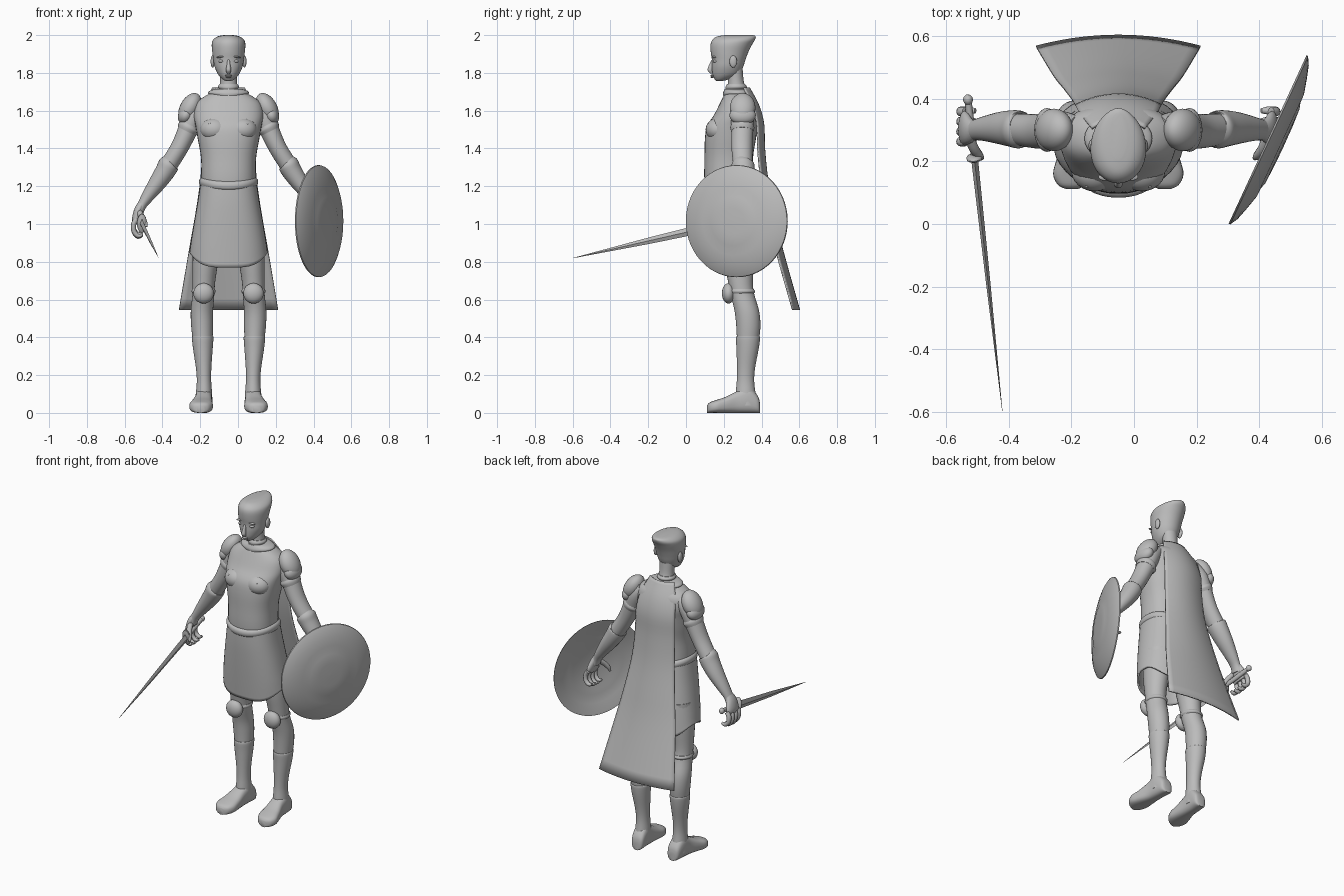
import bpy, bmesh, math
from mathutils import Vector, Matrix

X0 = -0.05  # body centre line
grey = bpy.data.materials.new("plain_grey")
grey.diffuse_color = (0.5, 0.5, 0.5, 1)


def finish(name, bm, thick=0, angle=45):
    bmesh.ops.recalc_face_normals(bm, faces=bm.faces)
    me = bpy.data.meshes.new(name)
    bm.to_mesh(me)
    bm.free()
    me.materials.append(grey)
    ob = bpy.data.objects.new(name, me)
    bpy.context.collection.objects.link(ob)
    if thick:
        mod = ob.modifiers.new("thickness", 'SOLIDIFY')
        mod.thickness = thick
        mod.offset = 0
    bpy.ops.object.select_all(action='DESELECT')
    ob.select_set(True)
    bpy.context.view_layer.objects.active = ob
    bpy.ops.object.shade_smooth_by_angle(angle=math.radians(angle))
    return ob


def resample(rows, sub):
    # Catmull-Rom through rows of numbers
    out = []
    for i in range(len(rows) - 1):
        p0, p1 = rows[max(i - 1, 0)], rows[i]
        p2, p3 = rows[i + 1], rows[min(i + 2, len(rows) - 1)]
        for k in range(sub):
            t = k / sub
            out.append([0.5 * (2*b + (c - a)*t + (2*a - 5*b + 4*c - d)*t*t + (3*b - a - 3*c + d)*t**3)
                        for a, b, c, d in zip(p0, p1, p2, p3)])
    return out + [list(rows[-1])]


def loft(name, rings, ref=(1, 0, 0), axis=None, n=28, e=2.0, cap=True, sub=4, warp=None, thick=0, angle=45):
    # rings: x, y, z, radius along ref, radius across
    rs = resample(rings, sub)
    bm, loops = bmesh.new(), []
    for i, (x, y, z, a, b) in enumerate(rs):
        t = Vector(axis) if axis else Vector(rs[min(i+1, len(rs)-1)][:3]) - Vector(rs[max(i-1, 0)][:3])
        t.normalize()
        u = Vector(ref)
        u = (u - t * u.dot(t)).normalized()
        v = t.cross(u)
        loop = []
        for k in range(n):
            c, s = math.cos(2*math.pi*k/n), math.sin(2*math.pi*k/n)
            p = Vector((x, y, z)) + u*a*math.copysign(abs(c)**(2/e), c) + v*b*math.copysign(abs(s)**(2/e), s)
            loop.append(bm.verts.new(warp(p) if warp else p))
        loops.append(loop)
    for A, B in zip(loops, loops[1:]):
        for k in range(n):
            bm.faces.new((A[k], A[(k+1) % n], B[(k+1) % n], B[k]))
    if cap:
        bm.faces.new(loops[0])
        bm.faces.new(loops[-1])
    return finish(name, bm, thick, angle)


def body(name, rows, **kw):
    # horizontal sections: z, half width, front y, back y
    return loft(name, [(X0, (f + b)/2, z, w, (b - f)/2) for z, w, f, b in rows], axis=(0, 0, 1), **kw)


def blob(name, loc, rad, rot=0):
    bm = bmesh.new()
    m = Matrix.Translation(loc) @ Matrix.Rotation(rot, 4, 'Y') @ Matrix.Diagonal((*rad, 1))
    bmesh.ops.create_uvsphere(bm, u_segments=24, v_segments=14, radius=1, matrix=m)
    return finish(name, bm)


# torso and neck
body("torso", [(1.08, .135, .12, .36), (1.22, .143, .098, .355), (1.35, .146, .098, .355), (1.45, .163, .1, .37),
               (1.52, .175, .112, .38), (1.58, .185, .15, .385), (1.64, .17, .18, .375), (1.68, .12, .2, .35),
               (1.70, .07, .215, .33)], e=2.3, n=36)
body("neck", [(1.66, .055, .21, .33), (1.72, .047, .22, .315), (1.76, .044, .222, .305), (1.82, .046, .22, .3)])
body("collar", [(1.68, .09, .195, .345), (1.692, .108, .195, .35), (1.705, .1, .2, .345), (1.715, .07, .205, .33)])
body("neck_band", [(1.715, .05, .21, .318), (1.727, .056, .21, .322), (1.74, .048, .217, .312)])

# head with swept-back crown
body("head", [(1.757, .012, .162, .19), (1.765, .03, .153, .225), (1.79, .054, .141, .28), (1.83, .073, .137, .302),
              (1.87, .081, .137, .315), (1.91, .086, .131, .33), (1.95, .089, .13, .35), (1.975, .082, .14, .365),
              (1.993, .058, .165, .369), (2.0, .025, .21, .355)], n=36)
loft("nose", [(X0, .146, 1.875, .006, .006), (X0, .135, 1.845, .009, .012), (X0, .128, 1.815, .014, .014),
              (X0, .134, 1.798, .009, .008)], axis=(0, 0, 1), n=16)
blob("upper_lip", (X0, .139, 1.786), (.02, .01, .005))
blob("lower_lip", (X0, .14, 1.778), (.017, .01, .005))

# belt and skirt
body("belt", [(1.185, .144, .1, .36), (1.195, .153, .088, .37), (1.21, .157, .084, .374), (1.225, .153, .088, .37),
              (1.235, .144, .1, .36)], n=40, e=2.2,
     warp=lambda p: Vector((p.x, p.y, p.z + .02*abs((p.x - X0)/.15)**2 - .008)))


def skirt_hem(p):
    t = max(0, (1.2 - p.z)/.43)
    return Vector((p.x, p.y, p.z + .075*t**3*min(1, abs(p.x - X0)/.2)**4))


body("skirt", [(1.22, .143, .098, .358), (1.12, .158, .1, .372), (1.0, .178, .108, .388), (.88, .194, .118, .4),
               (.77, .203, .128, .408)], n=40, e=2.4, cap=False, warp=skirt_hem, thick=.01)
body("hips", [(.86, .15, .17, .36), (.95, .165, .14, .37), (1.15, .14, .12, .355)])

# cape: z, y at the middle, half width, forward curl of the edges
rows = resample([(1.72, .335, .085, .03), (1.63, .383, .12, .035), (1.53, .41, .135, .035), (1.4, .415, .138, .035),
                 (1.235, .432, .148, .035), (1.05, .468, .175, .035), (.865, .51, .208, .035), (.545, .6, .262, .035)], 4)
bm = bmesh.new()
grid = [[bm.verts.new((X0 + w*t/8, y - d*(t/8)**2, z)) for t in range(-8, 9)] for z, y, w, d in rows]
for A, B in zip(grid, grid[1:]):
    for k in range(16):
        bm.faces.new((A[k], A[k+1], B[k+1], B[k]))
finish("cape", bm, .008)

# paired parts
for s, side in ((-1, "right"), (1, "left")):
    def X(d):
        return X0 + s*d

    def limb(name, pts, ref=(0, 1, 0), **kw):
        return loft(side + "_" + name, [(X(p[0]), *p[1:]) for p in pts], ref=ref, **kw)

    # face details
    blob(side + "_eye", (X(.038), .157, 1.862), (.016, .015, .009))
    blob(side + "_brow", (X(.04), .15, 1.885), (.024, .012, .005), s*.15)
    blob(side + "_ear", (X(.084), .25, 1.86), (.011, .02, .032))
    # chest
    blob(side + "_chest_muscle", (X(.075), .17, 1.5), (.075, .066, .062))
    blob(side + "_chest_stud", (X(.1), .123, 1.53), (.006, .007, .006))
    # arm
    limb("upper_arm", [(.13, .3, 1.63, .045, .04), (.18, .3, 1.58, .06, .055), (.215, .298, 1.5, .058, .052),
                       (.262, .296, 1.4, .055, .047), (.325, .302, 1.3, .05, .046), (.35, .305, 1.26, .045, .04)])
    limb("sleeve_band", [(.2, .298, 1.525, .057, .054), (.21, .298, 1.51, .064, .06), (.22, .298, 1.49, .058, .053)])
    limb("gauntlet", [(.312, .301, 1.322, .05, .046), (.316, .301, 1.316, .06, .055), (.335, .304, 1.28, .059, .053),
                      (.375, .306, 1.22, .052, .046), (.425, .304, 1.15, .04, .034), (.458, .3, 1.1, .033, .025),
                      (.475, .297, 1.06, .036, .024)])
    # hand with curled fingers
    limb("palm", [(.458, .3, 1.11, .028, .02), (.477, .298, 1.075, .043, .022), (.49, .305, 1.03, .055, .021),
                  (.494, .308, 1.005, .05, .014)], n=20)
    for i, f in enumerate(("index", "middle", "ring", "little")):
        y, k = .262 + .032*i, (1, 1.05, 1, .85)[i]
        limb(f + "_finger", [(.487, y, 1.025, .014, .013), (.502, y, 1.0, .015, .014),
                             (.5, y + .003, 1 - .04*k, .014, .013), (.478, y + .004, 1 - .064*k, .013, .012),
                             (.456, y + .003, 1 - .056*k, .008, .007)], n=12, sub=3)
    limb("thumb", [(.475, .275, 1.065, .016, .016), (.46, .24, 1.04, .016, .015), (.443, .218, 1.01, .013, .013),
                   (.435, .21, .985, .007, .007)], ref=(1, 0, 0), n=12, sub=3)
    # layered shoulder armour
    blob(side + "_shoulder_plate", (X(.205), .3, 1.615), (.052, .068, .085), -s*.5)
    blob(side + "_shoulder_lower_plate", (X(.227), .3, 1.575), (.04, .07, .05), -s*.35)
    # leg
    limb("leg", [(.1, .28, .98, .09, .085), (.12, .282, .82, .082, .07), (.13, .288, .7, .066, .06),
                 (.133, .298, .63, .063, .058), (.141, .322, .54, .065, .059), (.14, .33, .46, .064, .058),
                 (.137, .328, .38, .058, .052)], axis=(0, 0, 1))
    limb("boot_shaft", [(.137, .328, .405, .058, .052), (.137, .328, .398, .064, .057), (.136, .326, .34, .059, .052),
                        (.132, .318, .24, .048, .041), (.13, .315, .17, .046, .038), (.13, .316, .1, .053, .043),
                        (.13, .322, .04, .058, .045)], axis=(0, 0, 1))
    foot = [(.392, .125, .02, .05), (.38, .126, .038, .09), (.33, .13, .044, .14), (.27, .133, .046, .115),
            (.21, .14, .056, .085), (.16, .146, .062, .068), (.125, .148, .045, .055), (.112, .148, .02, .04)]
    limb("foot", [(d, y, h/2, w, h/2) for y, d, w, h in foot], ref=(1, 0, 0), axis=(0, -1, 0), e=2.8, n=24,
         warp=lambda p: Vector((p.x, p.y, max(p.z, 0))))
    # knee guard and strap
    blob(side + "_knee_guard", (X(.132), .225, .633), (.054, .035, .054))
    limb("knee_strap", [(.132, .296, .632, .063, .058), (.132, .296, .643, .07, .064), (.132, .295, .655, .064, .06)],
         axis=(0, 0, 1))

# round shield: domed disc turned outward
bm = bmesh.new()
profile = [(.001, .046), (.07, .045), (.13, .042), (.15, .036), (.18, .035), (.23, .022), (.27, .01), (.295, -.004),
           (.297, -.01), (.285, -.008), (.23, .01), (.18, .022), (.15, .024), (.13, .03), (.001, .034)]
m = (Matrix.Translation((.435, .265, 1.015)) @ Matrix.Rotation(math.atan2(-.42, .907), 4, 'Z')
     @ Matrix.Rotation(math.radians(90), 4, 'Y'))
N = 56
loops = [[bm.verts.new(m @ Vector((r*math.cos(2*math.pi*k/N), r*math.sin(2*math.pi*k/N), h))) for k in range(N)]
         for r, h in profile]
for A, B in zip(loops, loops[1:]):
    for k in range(N):
        bm.faces.new((A[k], A[(k+1) % N], B[(k+1) % N], B[k]))
bm.faces.new(loops[0])
bm.faces.new(loops[-1])
finish("shield", bm, angle=30)

# sword along one straight line from pommel to tip
P, Q = Vector((-.531, .412, 1.05)), Vector((-.42, -.597, .82))


def sword(name, stations, **kw):
    return loft(name, [(*P.lerp(Q, t), a, b) for t, a, b in stations], **kw)


sword("sword_blade", [(.2, .011, .026), (.6, .007, .017), (1, .0005, .001)], n=4, sub=1, angle=20)
sword("sword_guard", [(.188, .012, .02), (.194, .024, .048), (.203, .025, .05), (.21, .012, .02)], n=20, sub=2)
sword("sword_grip", [(.02, .011, .013), (.1, .012, .015), (.2, .011, .013)], n=16)
sword("sword_pommel", [(0, .006, .007), (.008, .014, .017), (.02, .015, .018), (.032, .008, .01)], n=16)
